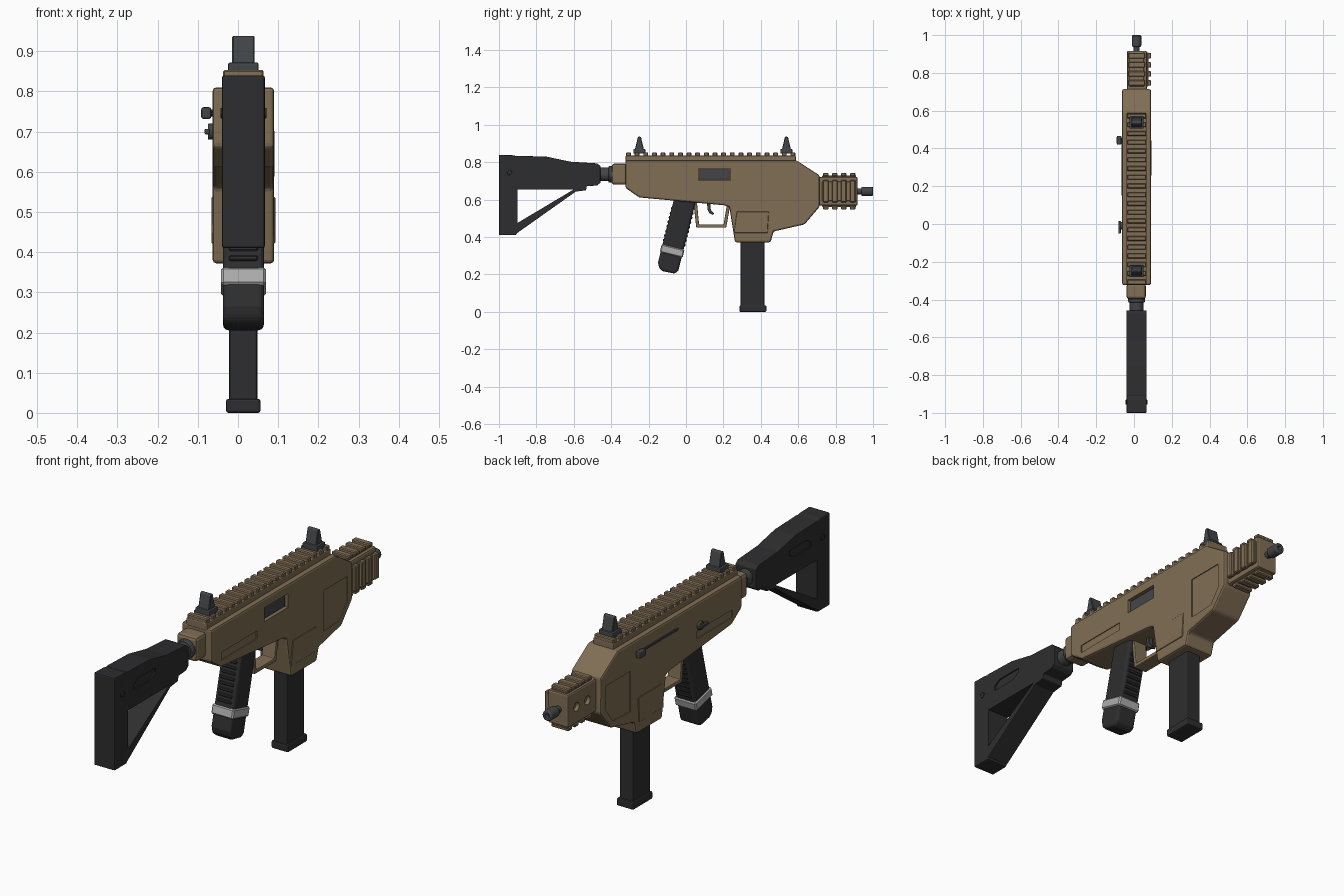
import bpy, bmesh, math
from mathutils import Matrix, Vector

CX = 0.0135  # centre plane of the body


def material(name, r, g, b):
    m = bpy.data.materials.new(name)
    m.diffuse_color = (r, g, b, 1)
    return m


TAN = material("tan", 0.22, 0.157, 0.09)
BLACK = material("black", 0.027, 0.027, 0.029)
STEEL = material("dark_steel", 0.055, 0.06, 0.066)
SILVER = material("silver", 0.42, 0.42, 0.42)


def finish(name, bm, mat, bevel=0, segs=2):
    bmesh.ops.recalc_face_normals(bm, faces=bm.faces)
    me = bpy.data.meshes.new(name)
    bm.to_mesh(me)
    bm.free()
    ob = bpy.data.objects.new(name, me)
    bpy.context.collection.objects.link(ob)
    if mat:
        me.materials.append(mat)
    if bevel:
        b = ob.modifiers.new("bevel", "BEVEL")
        b.width, b.segments, b.limit_method = bevel, segs, "ANGLE"
    return ob


def prism(name, pts, x0, x1, mat, bevel=0, segs=2):
    """Side profile (y, z) extruded from x0 to x1."""
    bm = bmesh.new()
    f = bm.faces.new([bm.verts.new((x0, y, z)) for y, z in pts])
    ext = bmesh.ops.extrude_face_region(bm, geom=[f])["geom"]
    bmesh.ops.translate(bm, vec=(x1 - x0, 0, 0),
                        verts=[v for v in ext if isinstance(v, bmesh.types.BMVert)])
    return finish(name, bm, mat, bevel, segs)


def box(name, x0, x1, y0, y1, z0, z1, mat, bevel=0, segs=2):
    return prism(name, [(y0, z0), (y1, z0), (y1, z1), (y0, z1)], x0, x1, mat, bevel, segs)


def cyl(name, a, b, r, mat, bevel=0, n=24):
    a, b = Vector(a), Vector(b)
    rot = Vector((0, 0, 1)).rotation_difference(b - a).to_matrix().to_4x4()
    bm = bmesh.new()
    bmesh.ops.create_cone(bm, cap_ends=True, segments=n, radius1=r, radius2=r,
                          depth=(b - a).length, matrix=Matrix.Translation((a + b) / 2) @ rot)
    ob = finish(name, bm, mat, bevel)
    bpy.context.view_layer.objects.active = ob
    ob.select_set(True)
    bpy.ops.object.shade_smooth_by_angle(angle=math.radians(40))
    ob.select_set(False)
    return ob


def cut(ob, *cutters):
    """Subtract the cutters, apply, then discard them."""
    for c in cutters:
        c.hide_render = True
        m = ob.modifiers.new("cut", "BOOLEAN")
        m.operation, m.object, m.solver = "DIFFERENCE", c, "EXACT"
    bpy.context.view_layer.objects.active = ob
    for m in list(ob.modifiers):
        bpy.ops.object.modifier_apply(modifier=m.name)
    for c in cutters:
        bpy.data.objects.remove(c)


# Receiver with recessed panels and ejection port
L, R = -0.063, 0.09
body = prism("receiver", [(-0.323, 0.81), (0.59, 0.81), (0.714, 0.73), (0.714, 0.562),
                          (0.634, 0.468), (0.468, 0.43), (0.452, 0.372), (0.262, 0.372),
                          (0.232, 0.56), (0.205, 0.57), (-0.249, 0.612), (-0.323, 0.662)],
             L, R, TAN, 0.009)
front_panel = [(0.497, 0.492), (0.625, 0.498), (0.675, 0.565), (0.675, 0.68), (0.497, 0.68)]
mag_panel = [(0.255, 0.422), (0.436, 0.422), (0.443, 0.537), (0.272, 0.537)]
cutters = [box("port_cut", R - 0.02, R + 0.02, 0.067, 0.238, 0.703, 0.767, None)]
for x in (L, R):
    cutters.append(box("groove_cut", x - 0.004, x + 0.004, -0.25, 0.01, 0.644, 0.68, None))
    cutters.append(prism("panel_cut", front_panel, x - 0.004, x + 0.004, None))
cut(body, *cutters)
for side, x in (("left", L), ("right", R)):
    prism(f"magwell_panel_{side}", mag_panel, x - 0.003, x + 0.003, TAN, 0.002, 1)
box("ejection_port_cover", R - 0.022, R - 0.009, 0.072, 0.233, 0.708, 0.762, STEEL, 0.004)

# Top rail with teeth
box("top_rail", -0.04, 0.067, -0.323, 0.587, 0.80, 0.836, TAN, 0.005)
for i in range(20):
    y = -0.321 + i * 0.0463
    box(f"top_rail_tooth_{i}", -0.037, 0.064, y, y + 0.026, 0.83, 0.853, TAN, 0.004, 1)

# Folding sights
for name, y in (("rear", -0.249), ("front", 0.537)):
    box(f"{name}_sight_base", CX - 0.038, CX + 0.038, y - 0.032, y + 0.032, 0.846, 0.872, STEEL, 0.005)
    prism(f"{name}_sight_post", [(y - 0.024, 0.868), (y + 0.024, 0.868), (y + 0.009, 0.932),
                                 (y + 0.004, 0.938), (y - 0.004, 0.938), (y - 0.009, 0.932)],
          CX - 0.028, CX + 0.028, STEEL, 0.003, 1)

# Handguard with rails on top, bottom and right, two holes on the left
hand = box("handguard", -0.037, 0.068, 0.70, 0.917, 0.568, 0.722, TAN, 0.008)
cut(hand, *[cyl("hole_cut", (-0.06, y, 0.645), (-0.02, y, 0.645), 0.02, None) for y in (0.775, 0.855)])
box("handguard_side_rail", 0.06, 0.077, 0.728, 0.909, 0.592, 0.698, TAN, 0.003, 1)
for s, name in ((1, "top"), (-1, "bottom")):
    za, zb = sorted((0.645 + s * 0.07, 0.645 + s * 0.085))
    box(f"handguard_{name}_rail", CX - 0.04, CX + 0.04, 0.728, 0.909, za, zb, TAN, 0.003, 1)
for i in range(4):
    y = 0.732 + i * 0.048
    box(f"side_tooth_{i}", 0.07, 0.091, y, y + 0.03, 0.585, 0.705, TAN, 0.004, 1)
    for s, name in ((1, "top"), (-1, "bottom")):
        za, zb = sorted((0.645 + s * 0.08, 0.645 + s * 0.098))
        box(f"{name}_tooth_{i}", CX - 0.045, CX + 0.045, y, y + 0.03, za, zb, TAN, 0.004, 1)

# Barrel and muzzle
cyl("barrel", (CX, 0.88, 0.644), (CX, 0.96, 0.644), 0.016, STEEL)
muzzle = cyl("muzzle", (CX, 0.938, 0.644), (CX, 1.0, 0.644), 0.025, STEEL, 0.006)
cut(muzzle, cyl("bore_cut", (CX, 0.98, 0.644), (CX, 1.02, 0.644), 0.01, None))

# Magazine
box("magazine", -0.022, 0.048, 0.291, 0.42, 0.02, 0.45, BLACK, 0.006)
box("magazine_base", -0.03, 0.056, 0.286, 0.43, 0.0, 0.035, BLACK, 0.006)

# Slanted pistol grip, ribs and band, laid out in (across, along) grip coordinates
def g(s, t):
    return (-0.005 + 0.97 * s - 0.245 * t, 0.6 - 0.245 * s - 0.97 * t)


def grip_block(name, s0, s1, t0, t1, hw, mat, bevel):
    return prism(name, [g(s0, t0), g(s1, t0), g(s1, t1), g(s0, t1)], CX - hw, CX + hw, mat, bevel, 1)


prism("grip", [g(-0.058, -0.01), g(0.058, -0.01), g(0.058, 0.375), g(0.052, 0.39), g(0.038, 0.397),
               g(-0.022, 0.4), g(-0.045, 0.39), g(-0.058, 0.36)], CX - 0.051, CX + 0.051, BLACK, 0.014, 3)
for i in range(8):
    t = 0.055 + i * 0.025
    grip_block(f"grip_rib_back_{i}", -0.062, -0.04, t, t + 0.013, 0.036, BLACK, 0.003)
    grip_block(f"grip_rib_front_{i}", 0.04, 0.062, t, t + 0.013, 0.036, BLACK, 0.003)
grip_block("grip_band", -0.063, 0.063, 0.26, 0.305, 0.056, SILVER, 0.006)

# Trigger and guard
prism("trigger_guard", [(0.038, 0.6), (0.055, 0.45), (0.215, 0.45), (0.238, 0.58), (0.22, 0.58),
                        (0.201, 0.468), (0.07, 0.468), (0.057, 0.6)], -0.02, 0.047, TAN, 0.004)
prism("trigger", [(0.113, 0.59), (0.114, 0.55), (0.125, 0.528), (0.145, 0.518), (0.151, 0.526),
                  (0.136, 0.54), (0.13, 0.556), (0.132, 0.59)], 0.002, 0.025, STEEL, 0.002, 1)

# Left side controls: charging handle in its track, selector lever
box("charging_track", -0.067, -0.055, 0.15, 0.45, 0.739, 0.751, STEEL, 0.002, 1)
box("charging_knob", -0.092, -0.066, 0.42, 0.467, 0.731, 0.761, STEEL, 0.007)
box("charging_stem", -0.075, -0.055, 0.43, 0.455, 0.737, 0.755, STEEL)
cyl("selector_pivot", (-0.055, -0.01, 0.7), (-0.075, -0.01, 0.7), 0.02, STEEL, 0.003)
box("selector_lever", -0.083, -0.07, -0.05, 0.015, 0.693, 0.707, STEEL, 0.003)

# Rear collar and stock tube
box("rear_collar", -0.04, 0.063, -0.397, -0.315, 0.68, 0.793, TAN, 0.014)
cyl("stock_tube", (CX, -0.48, 0.735), (CX, -0.38, 0.735), 0.036, STEEL)
cyl("stock_tube_ring", (CX, -0.415, 0.735), (CX, -0.39, 0.735), 0.044, STEEL, 0.004)

# Shoulder stock with triangular opening, side slots and separate butt pad
SL, SR = -0.04, 0.067
stock = prism("stock", [(-0.91, 0.835), (-0.746, 0.83), (-0.617, 0.803), (-0.475, 0.794), (-0.458, 0.78),
                        (-0.458, 0.69), (-0.475, 0.676), (-0.53, 0.672), (-0.535, 0.65), (-0.59, 0.643),
                        (-0.905, 0.42), (-0.91, 0.42)], SL, SR, BLACK, 0.006)
slot = [(-0.86, 0.733), (-0.74, 0.733), (-0.7, 0.755), (-0.7, 0.775), (-0.83, 0.775), (-0.86, 0.755)]
cutters = [prism("hole_cut", [(-0.902, 0.655), (-0.6, 0.655), (-0.902, 0.475)], -0.2, 0.2, None)]
for x in (SL, SR):
    cutters.append(prism("slot_cut", slot, x - 0.006, x + 0.006, None))
cut(stock, *cutters)
prism("butt_pad", [(-1.0, 0.41), (-0.908, 0.41), (-0.902, 0.43), (-0.902, 0.832), (-0.93, 0.838), (-1.0, 0.84)],
      SL, SR, BLACK, 0.006)
cyl("butt_pin", (SL - 0.004, -0.943, 0.746), (SR + 0.004, -0.943, 0.746), 0.013, BLACK, 0.002)
